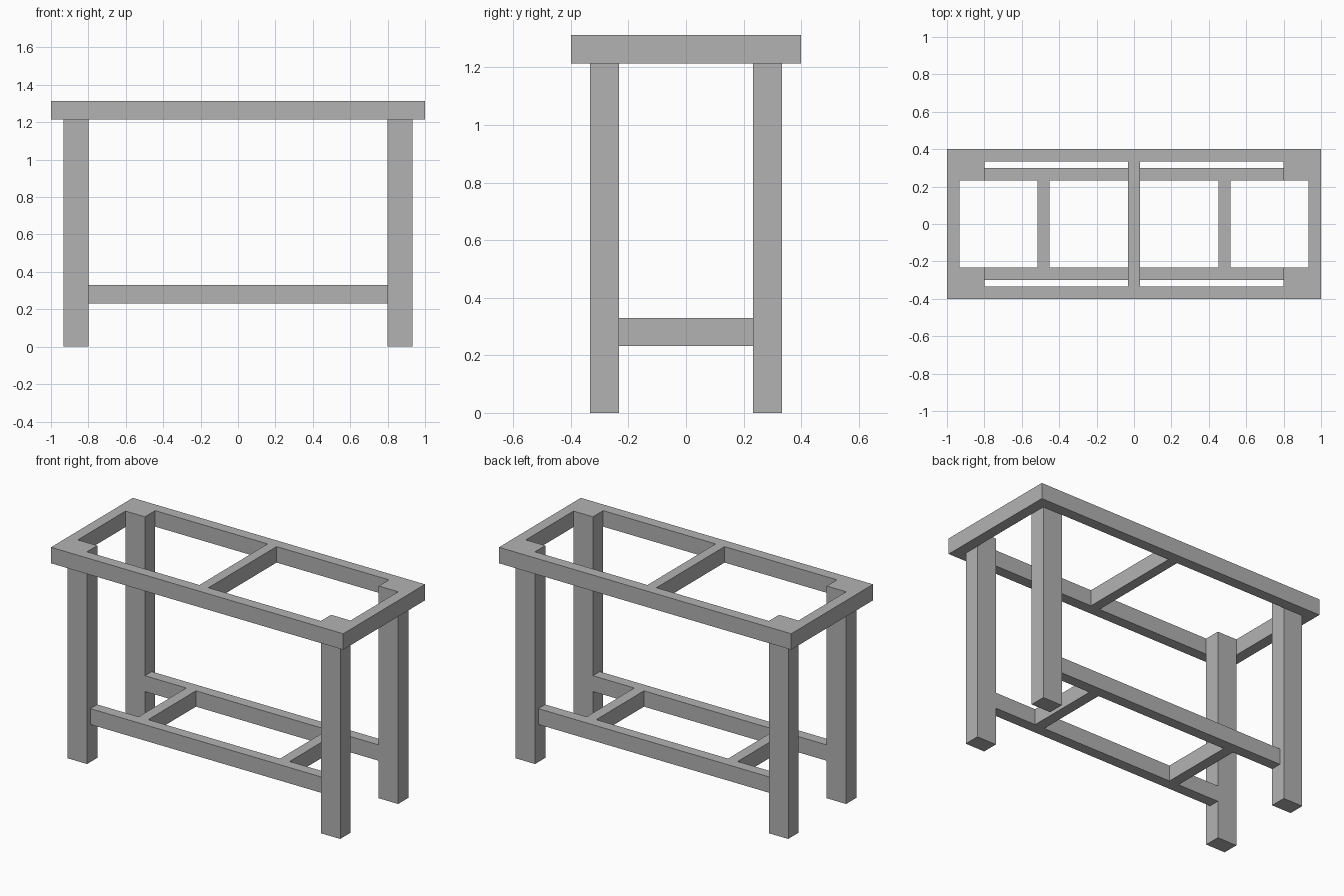
import bpy
import bmesh
from mathutils import Vector

default_cube = bpy.data.objects.get("Cube")
if default_cube:
    bpy.data.objects.remove(default_cube, do_unlink=True)

# Single plain grey finish
grey = bpy.data.materials.new("plain_grey")
grey.use_nodes = True
colour = (0.448, 0.448, 0.448, 1)
grey.diffuse_color = colour
grey.node_tree.nodes["Principled BSDF"].inputs["Base Color"].default_value = colour


def beam(name, x, y, z):
    """Square-edged timber spanning the given (low, high) ranges."""
    low, high = (Vector(corner) for corner in zip(x, y, z))
    size, centre = high - low, (low + high) / 2
    bm = bmesh.new()
    bmesh.ops.create_cube(bm, size=1)
    bmesh.ops.scale(bm, vec=size, verts=bm.verts)
    mesh = bpy.data.meshes.new(name)
    bm.to_mesh(mesh)
    bm.free()
    mesh.materials.append(grey)
    obj = bpy.data.objects.new(name, mesh)
    obj.location = centre
    bpy.context.collection.objects.link(obj)


def span(sign, inner, outer):
    """Range on one side of the centre line."""
    return sorted((sign * inner, sign * outer))


TOP = 1.313
FRAME_Z = (1.214, TOP)
STRETCHER_Z = (0.232, 0.33)
FRAME_X, FRAME_Y = 0.933, 0.333      # inside of the top frame
LEG_X, LEG_Y = 0.8, 0.233            # inside faces of the legs
SIDES_X = {"left": 1, "right": -1}
SIDES_Y = {"front": -1, "back": 1}

for end, sy in SIDES_Y.items():
    # Long rails of the top frame and long low stretchers
    beam(f"{end}_top_rail", (-1, 1), span(sy, FRAME_Y, 0.4), FRAME_Z)
    beam(f"{end}_stretcher", (-LEG_X, LEG_X), span(sy, LEG_Y, 0.3), STRETCHER_Z)
    # Legs reach up flush with the top of the frame
    for side, sx in SIDES_X.items():
        beam(f"{end}_{side}_leg", span(sx, LEG_X, FRAME_X),
             span(sy, LEG_Y, FRAME_Y), (0, TOP))

for side, sx in SIDES_X.items():
    # Short end rails and low cross bars
    beam(f"{side}_end_rail", span(sx, FRAME_X, 1), (-FRAME_Y, FRAME_Y), FRAME_Z)
    beam(f"{side}_cross_bar", span(sx, 0.451, 0.517), (-LEG_Y, LEG_Y), STRETCHER_Z)

# Middle bar of the top frame
beam("middle_top_bar", (-0.031, 0.031), (-FRAME_Y, FRAME_Y), FRAME_Z)
